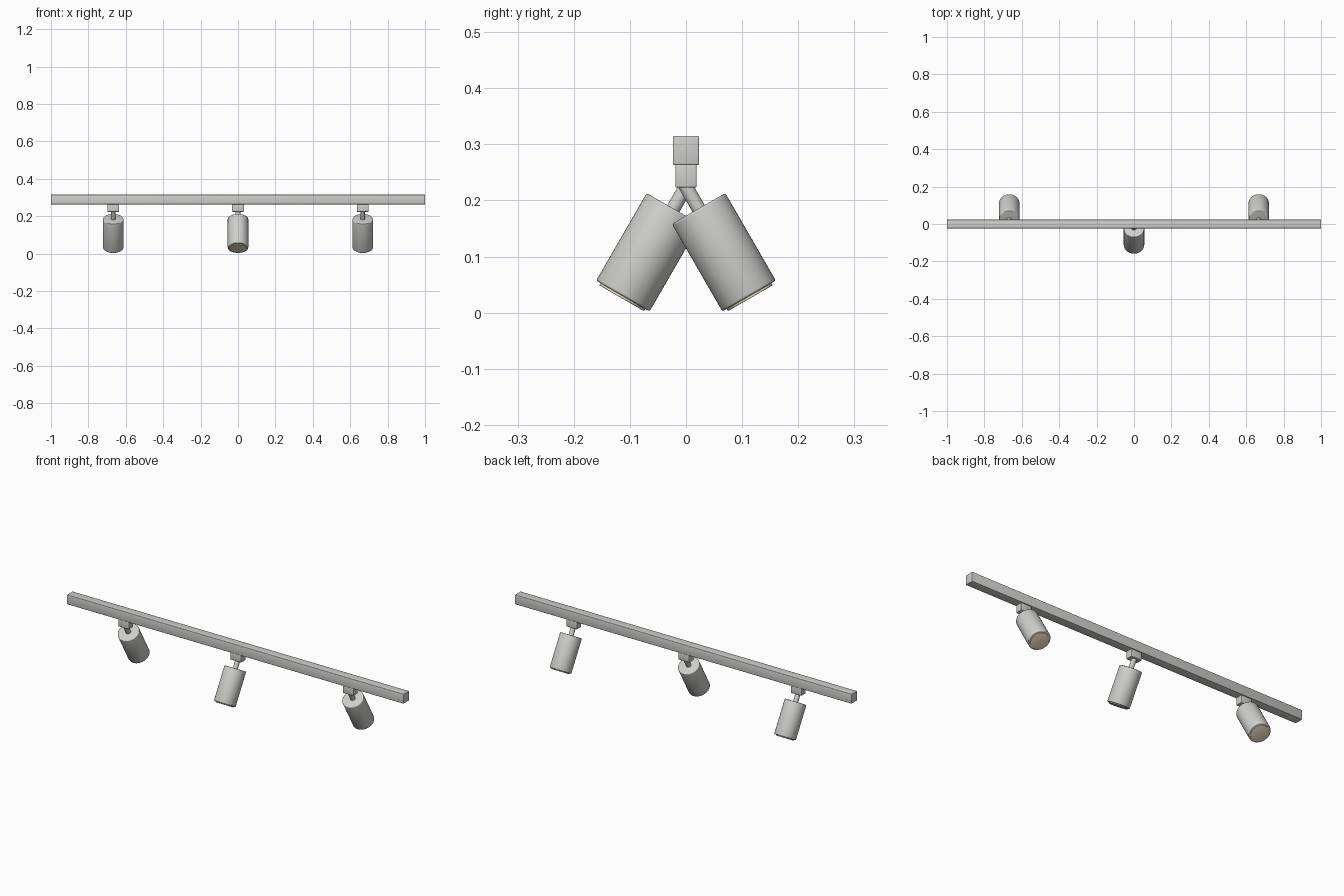
import bpy, math
from mathutils import Vector

if "Cube" in bpy.data.objects:
    bpy.data.objects.remove(bpy.data.objects["Cube"])


def material(name, rgb):
    m = bpy.data.materials.new(name)
    m.diffuse_color = (*rgb, 1)
    m.use_nodes = True
    m.node_tree.nodes["Principled BSDF"].inputs["Base Color"].default_value = m.diffuse_color
    return m


BODY = material("light grey metal", (0.62, 0.62, 0.60))
LENS = material("warm white lens", (0.85, 0.75, 0.57))


def finish(name, mat, bevel=0.0, smooth=True):
    o = bpy.context.object
    o.name = name
    o.data.materials.append(mat)
    if bevel:
        b = o.modifiers.new("rounded edges", "BEVEL")
        b.width = bevel
        b.segments = 3
        b.limit_method = "ANGLE"
        b.angle_limit = math.radians(40)
        bpy.ops.object.modifier_apply(modifier=b.name)
    if smooth:
        bpy.ops.object.shade_smooth_by_angle(angle=math.radians(35))
    return o


def box(name, center, size, mat, bevel):
    bpy.ops.mesh.primitive_cube_add(size=1, location=center)
    bpy.context.object.scale = size
    bpy.ops.object.transform_apply(location=False, rotation=False, scale=True)
    return finish(name, mat, bevel)


def rod(name, pivot, side, t0, t1, radius, mat, bevel=0.0):
    """Cylinder along the lamp axis, from t0 to t1 below the pivot."""
    tilt = math.radians(30)
    axis = Vector((0, side * math.sin(tilt), -math.cos(tilt)))
    bpy.ops.mesh.primitive_cylinder_add(
        vertices=48, radius=radius, depth=t1 - t0,
        location=pivot + axis * (t0 + t1) / 2, rotation=(side * tilt, 0, 0))
    return finish(name, mat, bevel)


# ceiling rail
box("rail", (0, 0, 0.289), (2.0, 0.047, 0.052), BODY, 0.003)

# three spotlights, the middle one aimed forward and the outer ones back
for label, x, side in (("left", -0.667, 1), ("middle", 0, -1), ("right", 0.667, 1)):
    box(label + "_adapter", (x, 0, 0.2435), (0.064, 0.038, 0.041), BODY, 0.003)
    pivot = Vector((x, 0, 0.2245))
    rod(label + "_stem", pivot, side, -0.004, 0.06, 0.0125, BODY)
    rod(label + "_lamp_head", pivot, side, 0.045, 0.225, 0.055, BODY, 0.004)
    rod(label + "_lens", pivot, side, 0.215, 0.2295, 0.046, LENS, 0.001)
